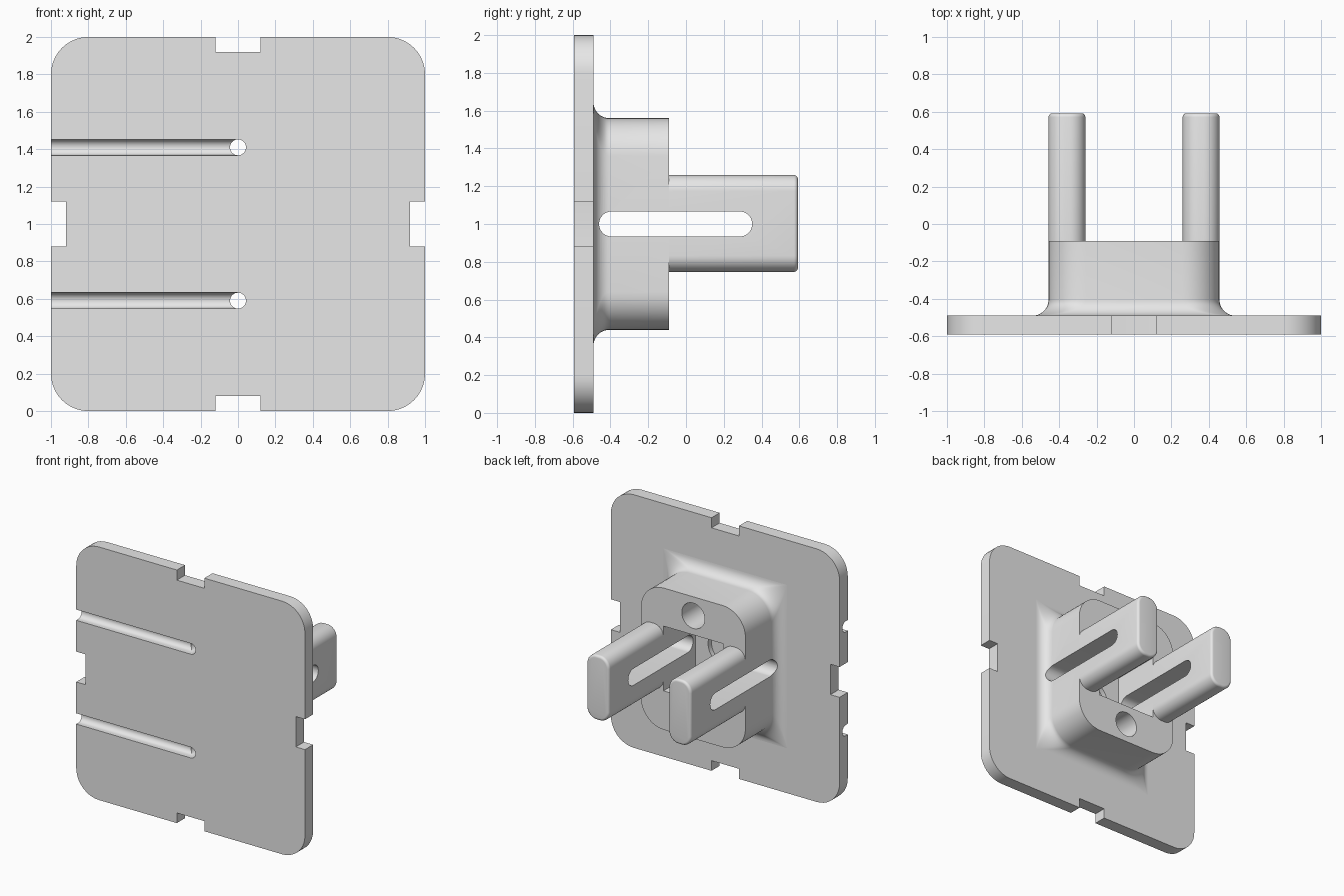
import bpy, bmesh, math
from math import sin, cos, pi

cube = bpy.data.objects.get("Cube")
if cube:
    bpy.data.objects.remove(cube, do_unlink=True)

grey = bpy.data.materials.new("plain grey")
grey.use_nodes = True
grey.diffuse_color = (0.8, 0.8, 0.8, 1)
grey.node_tree.nodes["Principled BSDF"].inputs["Base Color"].default_value = (0.8, 0.8, 0.8, 1)

FRONT, PLATE_BACK, BLOCK_BACK, TIP = -0.592, -0.49, -0.09, 0.592


def rounded_rect(cu, cv, hu, hv, r, seg=10):
    """Outline of a rounded rectangle as (u, v) points."""
    pts = []
    for k, (su, sv) in enumerate([(1, 1), (-1, 1), (-1, -1), (1, -1)]):
        for i in range(seg + 1):
            a = (k + i / seg) * pi / 2
            pts.append((cu + su * (hu - r) + r * cos(a), cv + sv * (hv - r) + r * sin(a)))
    return pts


def loft(name, rings, axis="y"):
    """Skin rounded rectangles, each (position, centre u, v, half u, v, radius)."""
    bm = bmesh.new()
    loops = []
    for pos, *shape in rings:
        loops.append([bm.verts.new((u, pos, v) if axis == "y" else (pos, u, v))
                      for u, v in rounded_rect(*shape)])
    n = len(loops[0])
    for a, b in zip(loops, loops[1:]):
        for i in range(n):
            bm.faces.new((a[i], a[(i + 1) % n], b[(i + 1) % n], b[i]))
    bm.faces.new(loops[0])
    bm.faces.new(loops[-1])
    bmesh.ops.recalc_face_normals(bm, faces=bm.faces)
    mesh = bpy.data.meshes.new(name)
    bm.to_mesh(mesh)
    bm.free()
    mesh.materials.append(grey)
    ob = bpy.data.objects.new(name, mesh)
    bpy.context.collection.objects.link(ob)
    return ob


def prism(name, start, end, *shape, axis="y"):
    return loft(name, [(start, *shape), (end, *shape)], axis)


def activate(ob):
    bpy.ops.object.select_all(action="DESELECT")
    ob.select_set(True)
    bpy.context.view_layer.objects.active = ob


def cut(ob, cutter):
    mod = ob.modifiers.new("cut", "BOOLEAN")
    mod.operation, mod.solver, mod.object = "DIFFERENCE", "EXACT", cutter
    activate(ob)
    bpy.ops.object.modifier_apply(modifier=mod.name)
    bpy.data.objects.remove(cutter, do_unlink=True)


def slot_cutter():
    return prism("slot_cutter", -1, 1, -0.055, 1, 0.405, 0.066, 0.065, axis="x")


# Square plate with edge notches
plate = prism("plate", FRONT, PLATE_BACK, 0, 1, 1, 1, 0.2)
for u, v, hu, hv in [(0, 2, 0.12, 0.08), (0, 0, 0.12, 0.08),
                     (1, 1, 0.08, 0.12), (-1, 1, 0.08, 0.12)]:
    cut(plate, prism("notch_cutter", -1, 0, u, v, hu, hv, 0.001))

# Wire grooves, each ending in a through hole
for z in (0.59, 1.41):
    cut(plate, prism("groove_cutter", -1.1, 0, -0.62, z, 0.095, 0.0425, 0.042, axis="x"))
    cut(plate, prism("hole_cutter", -1, 0, 0, z, 0.0425, 0.0425, 0.042))

# Shallow round dish in the floor of the socket
cut(plate, prism("dish_cutter", -0.53, 0, 0, 1, 0.15, 0.15, 0.149))

# Block with a flared base that runs out to square corners
R = 0.085
rings = [(BLOCK_BACK, 0, 1, 0.457, 0.56, 0.2)]
for i in range(11):
    a = i / 10 * pi / 2
    out = R * (1 - cos(a))
    rings.append((PLATE_BACK + R - R * sin(a), 0, 1, 0.457 + out, 0.56 + out,
                  0.2 * (1 - out / R) + 0.002))
rings[1] = (PLATE_BACK + R, 0, 1, 0.457, 0.56, 0.2)
block = loft("block", rings)
cut(block, prism("socket_cutter", -1, 0.5, 0, 1.003, 0.26, 0.256, 0.001))
for z in (0.59, 1.41):
    cut(block, prism("bore_cutter", -1, 0.5, 0, z, 0.1, 0.1, 0.099))
cut(block, slot_cutter())

# Two slotted prongs with softened tips
prongs = []
for side, x in (("left", 0.3585), ("right", -0.3585)):
    rings = [(BLOCK_BACK, x, 1.003, 0.0985, 0.256, 0.085)]
    for i in range(6):
        a = i / 5 * pi / 2
        inset = 0.02 * (1 - cos(a))
        rings.append((TIP - 0.02 + 0.02 * sin(a), x, 1.003,
                      0.0985 - inset, 0.256 - inset, 0.085 - inset))
    prong = loft(side + "_prong", rings)
    cut(prong, slot_cutter())
    prongs.append(prong)

for ob in [plate, block] + prongs:
    activate(ob)
    bpy.ops.object.shade_smooth_by_angle(angle=math.radians(35))
